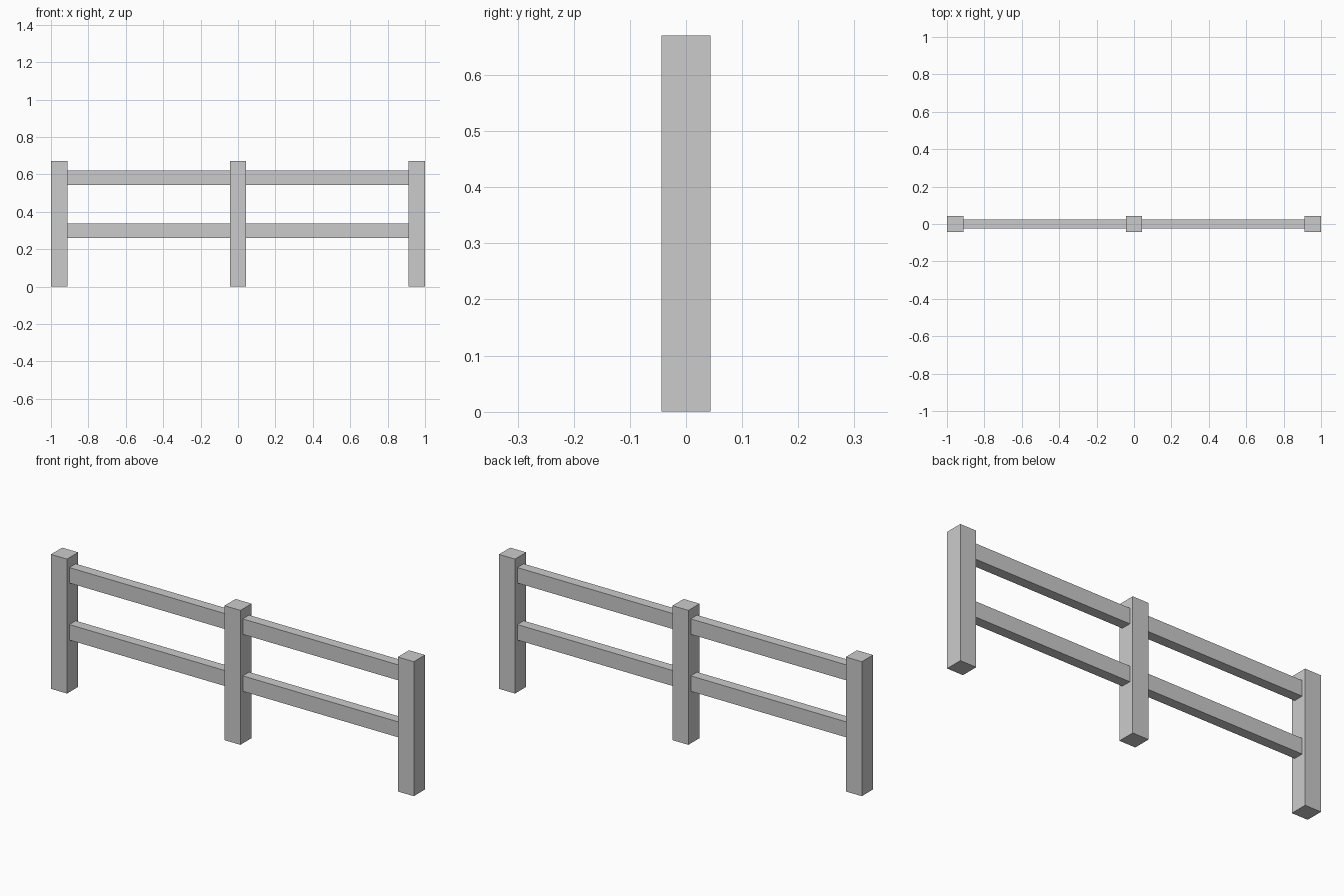
import bpy

if "Cube" in bpy.data.objects:
    bpy.data.objects.remove(bpy.data.objects["Cube"])

POST_W, POST_H = 0.088, 0.67
RAIL_T, RAIL_H = 0.05, 0.077


def box(name, center, size):
    bpy.ops.mesh.primitive_cube_add(size=1, location=center)
    obj = bpy.context.object
    obj.name = name
    obj.scale = size
    bpy.ops.object.transform_apply(location=False, rotation=False, scale=True)
    return obj


# Three square posts
post_x = 1 - POST_W / 2
for label, x in (("left", -post_x), ("middle", 0), ("right", post_x)):
    box(f"{label}_post", (x, 0, POST_H / 2), (POST_W, POST_W, POST_H))

# Two rails in each bay, butted between the posts
rail_len = post_x - POST_W
for side, sx in (("left", -1), ("right", 1)):
    for level, z in (("lower", 0.298), ("upper", 0.582)):
        box(f"{side}_{level}_rail", (sx * post_x / 2, 0, z),
            (rail_len, RAIL_T, RAIL_H))
